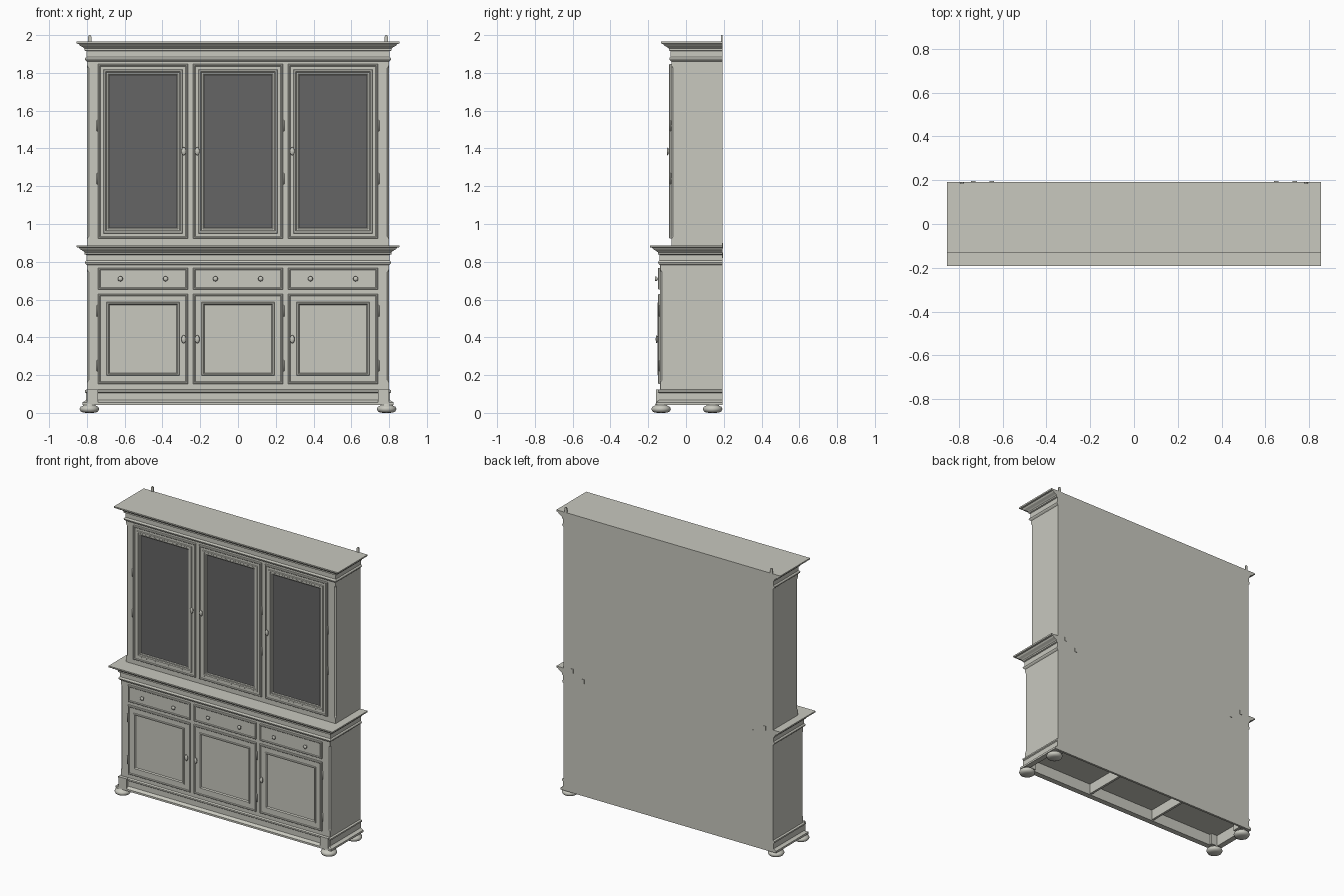
import bpy, bmesh, math
from mathutils import Matrix, Vector

cube = bpy.data.objects.get("Cube")
if cube:
    bpy.data.objects.remove(cube, do_unlink=True)


def material(name, rgb):
    m = bpy.data.materials.new(name)
    m.use_nodes = True
    m.diffuse_color = (*rgb, 1)
    bsdf = m.node_tree.nodes["Principled BSDF"]
    bsdf.inputs["Base Color"].default_value = (*rgb, 1)
    bsdf.inputs["Roughness"].default_value = 0.6
    return m


PAINT = material("pale_grey_paint", (0.58, 0.58, 0.52))
GLASS = material("dark_glass", (0.13, 0.13, 0.13))

BACK = 0.193          # rear plane
HALF = 0.80           # half width of the carcass
LOW, UP = -0.137, -0.078   # front planes of lower and upper carcass


def finish(name, bm, smooth=False):
    bmesh.ops.recalc_face_normals(bm, faces=bm.faces)
    mesh = bpy.data.meshes.new(name)
    bm.to_mesh(mesh)
    bm.free()
    mesh.materials.append(PAINT)
    mesh.materials.append(GLASS)
    for p in mesh.polygons:
        p.use_smooth = smooth
    ob = bpy.data.objects.new(name, mesh)
    bpy.context.collection.objects.link(ob)
    return ob


def loft(name, rings, closed=True, last_material=0):
    """Skin rings of points; closed rings are capped, open ones get end faces."""
    bm = bmesh.new()
    vs = [[bm.verts.new(p) for p in r] for r in rings]
    n = len(vs[0])
    for a, b in zip(vs, vs[1:]):
        for i in range(n if closed else n - 1):
            j = (i + 1) % n
            bm.faces.new((a[i], a[j], b[j], b[i]))
    if closed:
        bm.faces.new(vs[0])
        bm.faces.new(vs[-1]).material_index = last_material
    else:
        bm.faces.new([r[0] for r in vs])
        bm.faces.new([r[-1] for r in vs])
    return finish(name, bm)


def box(name, x0, x1, y0, y1, z0, z1):
    return loft(name, [[(x0, y0, z), (x1, y0, z), (x1, y1, z), (x0, y1, z)] for z in (z0, z1)])


def three_sides(front, out, z):
    w, f = HALF + out, front - out
    return [(-w, BACK, z), (-w, f, z), (w, f, z), (w, BACK, z)]


def carcass(name, front, z0, z1, c0, c1):
    """Box whose front corners carry stopped chamfers between c0 and c1."""
    rings = []
    for z, c in ((z0, .001), (c0, .001), (c0 + .015, .01), (c1 - .015, .01), (c1, .001), (z1, .001)):
        rings.append([(-HALF, BACK, z), (-HALF, front + c, z), (-HALF + c, front, z),
                      (HALF - c, front, z), (HALF, front + c, z), (HALF, BACK, z)])
    return loft(name, rings)


def panel(name, cx, w, z0, z1, front, steps, last_material=0):
    """Rectangular front stepped by (inset, projection) pairs."""
    rings = []
    for inset, out in steps:
        a, b, y = cx - w / 2 + inset, cx + w / 2 - inset, front - out
        rings.append([(a, y, z0 + inset), (b, y, z0 + inset), (b, y, z1 - inset), (a, y, z1 - inset)])
    return loft(name, rings, last_material=last_material)


def lathe(name, profile, loc, matrix=Matrix(), segs=20):
    bm = bmesh.new()
    vs = [bm.verts.new((r, 0, h)) for r, h in profile]
    edges = [bm.edges.new(p) for p in zip(vs, vs[1:])]
    bmesh.ops.spin(bm, geom=vs + edges, cent=(0, 0, 0), axis=(0, 0, 1),
                   angle=math.tau, steps=segs, use_duplicate=False)
    bmesh.ops.remove_doubles(bm, verts=bm.verts, dist=0.0002)
    bmesh.ops.transform(bm, matrix=Matrix.Translation(Vector(loc)) @ matrix, verts=bm.verts)
    return finish(name, bm, True)


# Carcasses and cornices
carcass("lower_carcass", LOW, 0.12, 0.80, 0.16, 0.76)
carcass("upper_carcass", UP, 0.87, 1.87, 0.92, 1.84)

CORNICE = [(0, -.105), (.008, -.098), (.011, -.091), (.008, -.084), (.003, -.08),
           (.003, -.05), (.012, -.047), (.012, -.037), (.02, -.03), (.036, -.021),
           (.043, -.012), (.054, -.01), (.055, 0)]
for name, front, top in (("middle_cornice", LOW, 0.887), ("top_cornice", UP, 1.965)):
    loft(name, [three_sides(front, o, top + h) for o, h in CORNICE])

# Plinth: hollow skirt, back board, dividers and corner blocks
SKIRT = [(0, .125), (.011, .12), (.011, .11), (.004, .105), (.004, .068), (.012, .062),
         (.023, .056), (.023, .043), (-.015, .043), (-.015, .125)]
loft("plinth_skirt", [three_sides(LOW, o, z) for o, z in SKIRT], closed=False)
box("plinth_back", -HALF, HALF, BACK - .015, BACK, .043, .125)
for side in (-1, 1):
    box("plinth_divider", side * .26 - .008, side * .26 + .008, LOW + .01, BACK - .01, .05, .125)

# Bun feet
FOOT = [(0, 0), (.032, .001), (.046, .008), (.052, .02), (.047, .032), (.034, .038), (.03, .045), (.03, .05)]
for side in (-1, 1):
    for y in (LOW + .005, BACK - .052):
        lathe("foot", FOOT, (side * .787, y, 0), segs=28)
        box("corner_block", side * .77 - .03, side * .77 + .03, y - .028, y + .028, .045, .125)

# Doors, drawers and hardware
EDGE = [(0, 0), (0, .007), (.003, .011), (.008, .011), (.012, .007)]
GLAZED = EDGE + [(.028, .007), (.031, .012), (.04, .012), (.044, .006), (.052, .006), (.057, .002)]
FRAMED = EDGE + [(.044, .007), (.047, .013), (.054, .013), (.059, .004)]
DRAWER = EDGE
KNOB = [(.006, 0), (.005, .006), (.009, .009), (.0135, .014), (.011, .019), (0, .021)]
FORWARD = Matrix.Rotation(math.radians(90), 4, 'X')
OVAL = Matrix.Diagonal((.95, .8, 1.6, 1)) @ FORWARD

for cx, hand in ((-.503, 1), (0, -1), (.503, -1)):
    panel("glazed_door", cx, .475, .922, 1.847, UP, GLAZED, 1)
    panel("lower_door", cx, .475, .153, .63, LOW, FRAMED)
    panel("drawer_front", cx, .475, .653, .768, LOW, DRAWER)
    lathe("upper_door_knob", KNOB, (cx + hand * .216, UP - .007, 1.385), OVAL)
    lathe("lower_door_knob", KNOB, (cx + hand * .216, LOW - .007, .39), OVAL)
    for dx in (-.12, .12):
        lathe("drawer_knob", KNOB, (cx + dx, LOW - .007, .71), FORWARD)
    # hinge barrels on the side away from the knob
    hx = cx - hand * .242
    for front, heights in ((UP, (1.24, 1.52)), (LOW, (.25, .54))):
        for z in heights:
            lathe("hinge", [(0, -.03), (.004, -.028), (.004, .028), (0, .03)],
                  (hx, front - .005, z), segs=10)

# Wall brackets above the top and small fixing plates on the back
for side in (-1, 1):
    x = side * .785
    loft("wall_bracket", [[(x - w, BACK - .008, z), (x + w, BACK - .008, z), (x + w, BACK - .001, z),
                           (x - w, BACK - .001, z)]
                          for w, z in ((.009, 1.94), (.009, 1.988), (.007, 1.996), (.003, 2.0))])
    for px, pz in ((.65, .835), (.735, .885)):
        box("fixing_plate", side * px - .01, side * px + .01, BACK - .002, BACK + .003, pz - .014, pz + .014)
